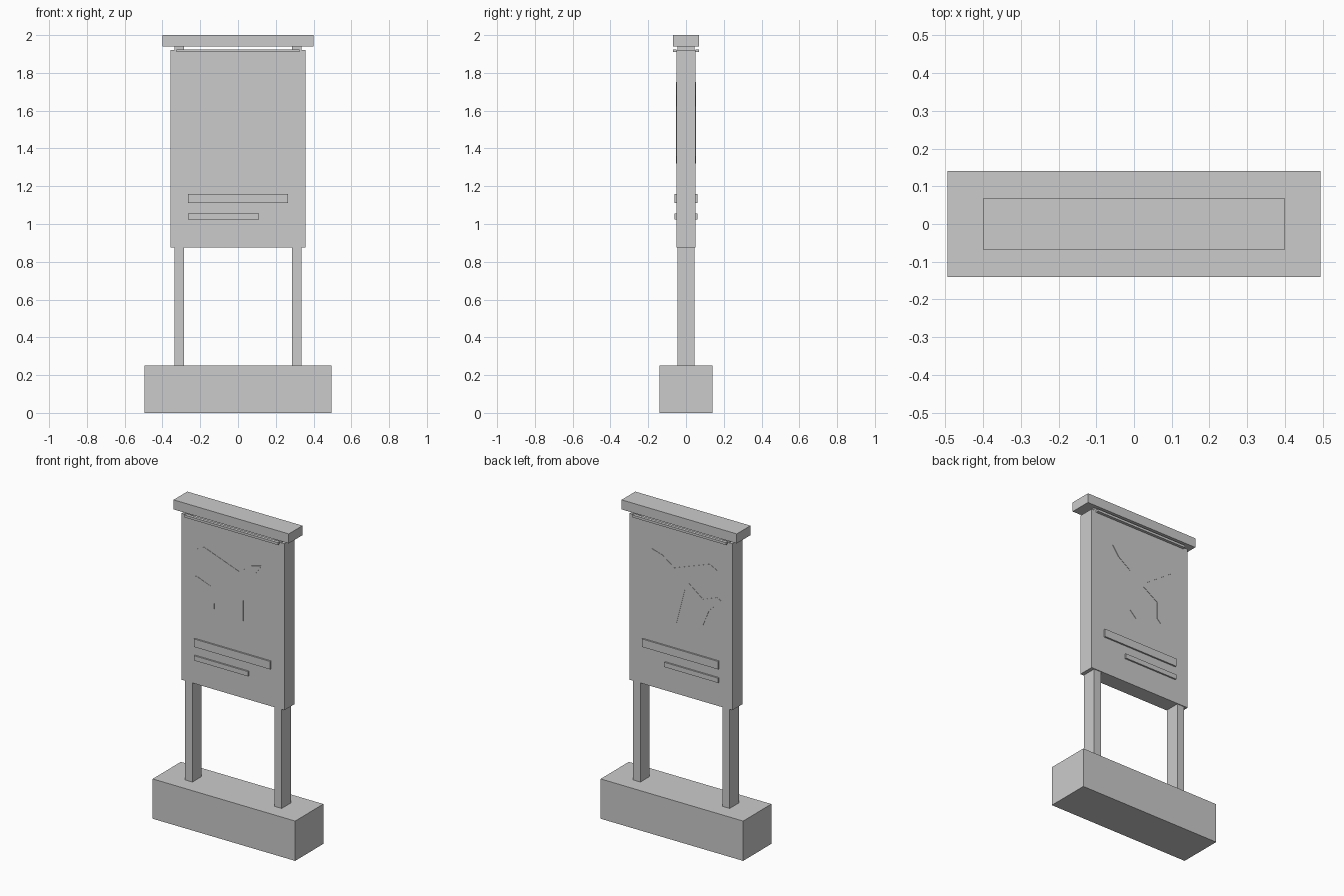
import bpy
import bmesh
from mathutils import Vector

default_cube = bpy.data.objects.get("Cube")
if default_cube:
    bpy.data.objects.remove(default_cube, do_unlink=True)

grey = bpy.data.materials.new("plain grey")
grey.use_nodes = True
grey.diffuse_color = (0.6, 0.6, 0.6, 1)
grey.node_tree.nodes["Principled BSDF"].inputs["Base Color"].default_value = grey.diffuse_color


def finish(name, bm):
    bmesh.ops.recalc_face_normals(bm, faces=bm.faces)
    mesh = bpy.data.meshes.new(name)
    bm.to_mesh(mesh)
    bm.free()
    mesh.materials.append(grey)
    obj = bpy.data.objects.new(name, mesh)
    bpy.context.collection.objects.link(obj)
    return obj


def box(name, x, y, z):
    """Box spanning the (low, high) range on each axis."""
    bm = bmesh.new()
    bmesh.ops.create_cube(bm, size=1)
    for v in bm.verts:
        v.co = [lo + (c + 0.5) * (hi - lo) for c, (lo, hi) in zip(v.co, (x, y, z))]
    return finish(name, bm)


def plate(name, outline, y0, y1):
    """Flat outline in x and z, extruded from y0 to y1."""
    bm = bmesh.new()
    face = bm.faces.new([bm.verts.new((x, y0, z)) for x, z in outline])
    out = bmesh.ops.extrude_face_region(bm, geom=[face])["geom"]
    verts = [g for g in out if isinstance(g, bmesh.types.BMVert)]
    bmesh.ops.translate(bm, verts=verts, vec=(0, y1 - y0, 0))
    return finish(name, bm)


# Plinth, posts, panel and cap
box("base", (-0.495, 0.495), (-0.14, 0.14), (0, 0.25))
box("left_post", (0.285, 0.335), (-0.045, 0.045), (0.25, 1.94))
box("right_post", (-0.335, -0.285), (-0.045, 0.045), (0.25, 1.94))
box("panel", (-0.358, 0.358), (-0.05, 0.05), (0.875, 1.92))
box("cap", (-0.4, 0.4), (-0.068, 0.068), (1.94, 2))

# Aircraft half outline, nose to tail: distance along the axis, then sideways
half = [(0.246, 0), (0.175, 0.025), (0.072, 0.025),
        (-0.078, 0.238), (-0.136, 0.246), (-0.053, 0.025),
        (-0.173, 0.02), (-0.233, 0.107), (-0.267, 0.112), (-0.245, 0.016)]
full = half + [(u, -v) for u, v in reversed(half[1:])]
centre, along = Vector((0, 1.6)), Vector((0.82, 0.573))
across = Vector((-along.y, along.x))
aircraft = [centre + along * u + across * v for u, v in full]

# Details on both faces of the panel
for label, side in (("front", -1), ("back", 1)):
    def depth(outer):
        return sorted((side * 0.049, side * outer))

    box(label + "_light_strip", (-0.325, 0.325), depth(0.068), (1.91, 1.925))
    box(label + "_long_bar", (-0.265, 0.265), depth(0.06), (1.11, 1.16))
    box(label + "_short_bar", (-0.265, 0.11), depth(0.06), (1.025, 1.055))
    plate(label + "_aircraft_relief", aircraft, side * 0.049, side * 0.052)
